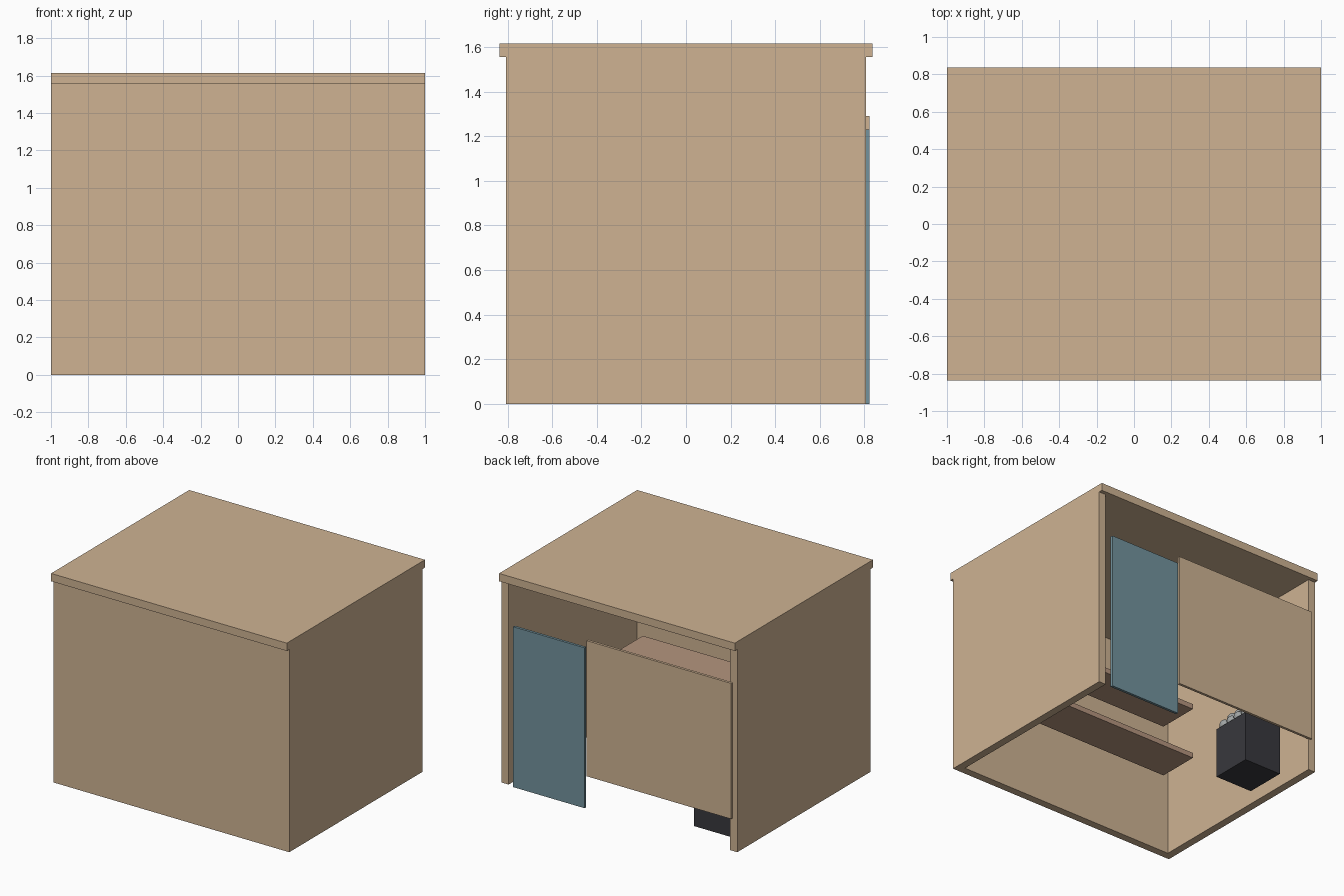
import bpy, random

if "Cube" in bpy.data.objects:
    bpy.data.objects.remove(bpy.data.objects["Cube"])
random.seed(3)


def material(name, rgb):
    m = bpy.data.materials.new(name)
    m.diffuse_color = (*rgb, 1)
    m.use_nodes = True
    m.node_tree.nodes["Principled BSDF"].inputs["Base Color"].default_value = m.diffuse_color
    return m


wood = material("wood", (0.62, 0.45, 0.29))
bench_wood = material("bench_wood", (0.46, 0.30, 0.21))
glass = material("tinted_glass", (0.17, 0.29, 0.34))
iron = material("dark_iron", (0.04, 0.04, 0.047))
rock = material("rock", (0.35, 0.37, 0.37))


def box(name, x, y, z, mat):
    """Box from (min, max) ranges along each axis."""
    bpy.ops.mesh.primitive_cube_add(
        size=1, location=[(a + b) / 2 for a, b in (x, y, z)])
    o = bpy.context.object
    o.name = name
    o.scale = [b - a for a, b in (x, y, z)]
    bpy.ops.object.transform_apply(location=False, rotation=False, scale=True)
    o.data.materials.append(mat)
    return o


W, D, H, T = 1.0, 0.807, 1.555, 0.06

# Cabin shell: open underneath and at the back
box("roof", (-W, W), (-0.837, 0.837), (H, H + T), wood)
box("front_wall", (-W + T, W - T), (-D, -D + T), (0, H), wood)
for side, x in (("left", (-W, -W + T)), ("right", (W - T, W))):
    box(side + "_wall", x, (-D, D), (0, H), wood)

# Door and half-height panel at the back opening
box("glass_door", (0.285, 0.89), (0.803, 0.823), (0, 1.23), glass)
box("back_panel", (-0.96, 0.268), (0.803, 0.823), (0.25, 1.29), wood)

# Two stacked benches
for name, z in (("lower_bench", 0.565), ("upper_bench", 0.965)):
    box(name, (-0.835, 0.835), (-0.67, -0.345), (z, z + 0.04), bench_wood)

# Heater with a heap of stones on top
box("heater", (-0.825, -0.508), (0.307, 0.627), (0, 0.39), iron)
cx, cy = -0.667, 0.467
for n, z in ((4, 0.42), (3, 0.47)):
    for i in range(n):
        for j in range(n):
            bpy.ops.mesh.primitive_uv_sphere_add(
                segments=16, ring_count=8,
                radius=random.uniform(0.036, 0.042),
                location=(cx + (i - (n - 1) / 2) * 0.078,
                          cy + (j - (n - 1) / 2) * 0.078, z))
            o = bpy.context.object
            o.name = "heater_stone"
            o.data.materials.append(rock)
            bpy.ops.object.shade_smooth()
